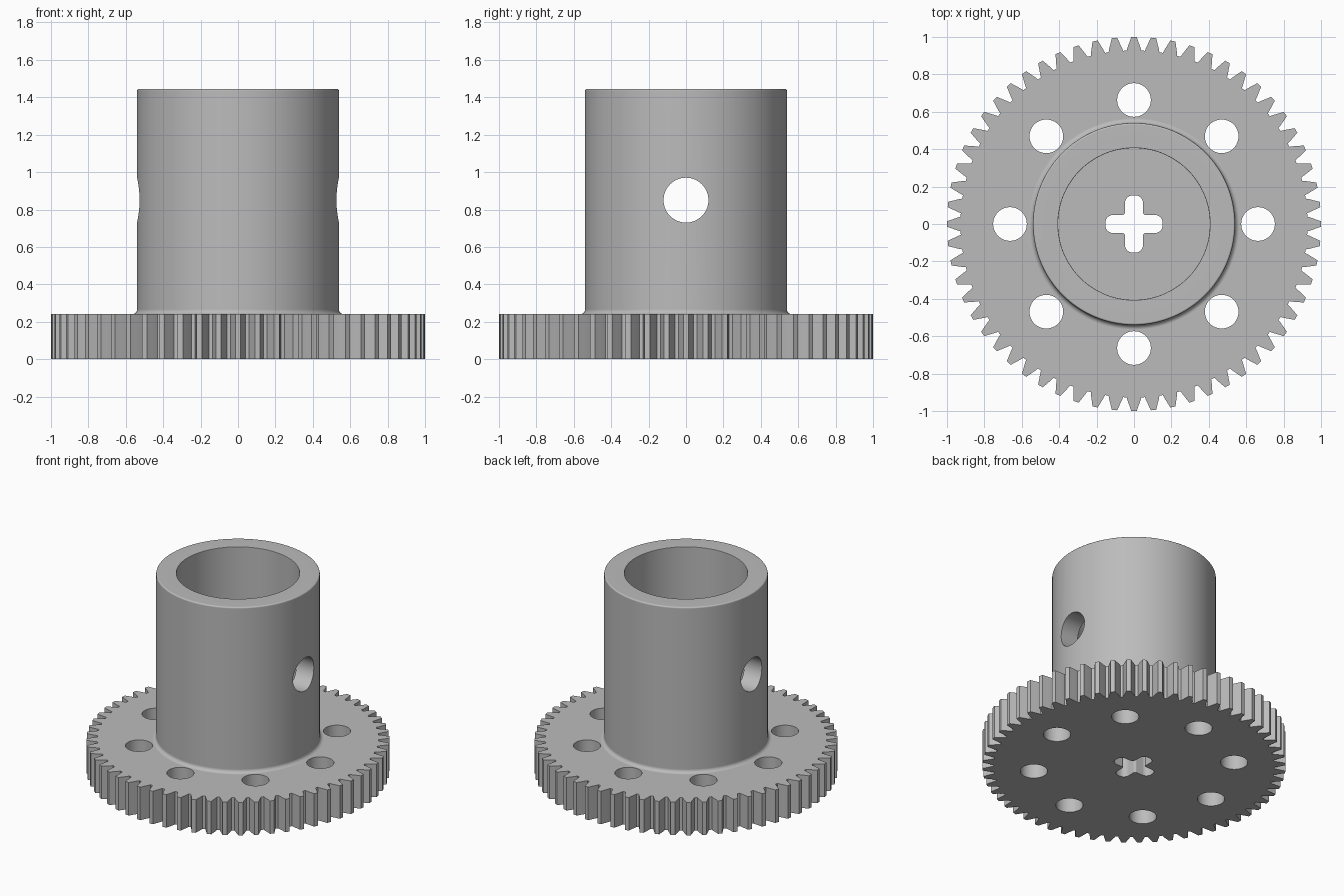
import bpy, bmesh
from math import pi, sin, cos, radians

cube = bpy.data.objects.get("Cube")
if cube:
    bpy.data.objects.remove(cube, do_unlink=True)

TEETH = 60
PLATE_TOP = 0.24
TOP = 1.445
HUB_R, BORE_R = 0.54, 0.406

grey = bpy.data.materials.new("light grey")
grey.use_nodes = True
colour = (0.5, 0.5, 0.5, 1)
grey.diffuse_color = colour
grey.node_tree.nodes["Principled BSDF"].inputs["Base Color"].default_value = colour


def make_object(name, bm):
    bmesh.ops.recalc_face_normals(bm, faces=bm.faces[:])
    mesh = bpy.data.meshes.new(name)
    bm.to_mesh(mesh)
    bm.free()
    mesh.materials.append(grey)
    obj = bpy.data.objects.new(name, mesh)
    bpy.context.collection.objects.link(obj)
    return obj


def prism(name, outline, z0, z1):
    """Extrude a flat outline from z0 to z1."""
    bm = bmesh.new()
    face = bm.faces.new([bm.verts.new((x, y, z0)) for x, y in outline])
    new = bmesh.ops.extrude_face_region(bm, geom=[face])["geom"]
    verts = [v for v in new if isinstance(v, bmesh.types.BMVert)]
    bmesh.ops.translate(bm, verts=verts, vec=(0, 0, z1 - z0))
    return make_object(name, bm)


def lathe(name, profile, steps):
    """Spin a closed radius-height profile around z."""
    bm = bmesh.new()
    rings = [[bm.verts.new((r * cos(2 * pi * i / steps), r * sin(2 * pi * i / steps), z))
              for r, z in profile] for i in range(steps)]
    n = len(profile)
    for i in range(steps):
        a, b = rings[i], rings[(i + 1) % steps]
        for j in range(n):
            k = (j + 1) % n
            bm.faces.new((a[j], b[j], b[k], a[k]))
    return make_object(name, bm)


def arc(cx, cy, r, start, end, steps):
    angles = [radians(start + (end - start) * i / steps) for i in range(steps + 1)]
    return [(cx + r * cos(a), cy + r * sin(a)) for a in angles]


def circle(cx, cy, r, steps):
    return arc(cx, cy, r, 0, 360, steps)[:-1]


def four_fold(points):
    """Repeat an outline section every quarter turn."""
    out = []
    for c, s in ((1, 0), (0, 1), (-1, 0), (0, -1)):
        out += [(c * x - s * y, s * x + c * y) for x, y in points]
    return out


def combine(target, tool, operation):
    mod = target.modifiers.new(operation.lower(), 'BOOLEAN')
    mod.operation = operation
    mod.solver = 'EXACT'
    mod.object = tool
    bpy.context.view_layer.objects.active = target
    bpy.ops.object.modifier_apply(modifier=mod.name)
    bpy.data.objects.remove(tool, do_unlink=True)


# Toothed plate: radius and half width up one flank, mirrored for the other
flank = [(0.927, 0.039), (0.945, 0.034), (0.968, 0.0255), (0.985, 0.0195), (1.0, 0.0145)]
tooth = [(r, -w) for r, w in flank] + [(r, w) for r, w in reversed(flank)]
outline = []
for i in range(TEETH):
    a = 2 * pi * i / TEETH
    outline += [(r * cos(a) - w * sin(a), r * sin(a) + w * cos(a)) for r, w in tooth]
gear = prism("gear_with_hub", outline, 0, PLATE_TOP)

# Hub tube with a fillet at its foot and rounded rims
foot, rim, lip = 0.026, 0.01, 0.004
profile = [(BORE_R, 0.1), (HUB_R + foot, 0.1)]
profile += arc(HUB_R + foot, PLATE_TOP + foot, foot, 270, 180, 6)
profile += arc(HUB_R - rim, TOP - rim, rim, 0, 90, 4)
profile += arc(BORE_R + lip, TOP - lip, lip, 90, 180, 2)
hub = lathe("hub", profile, 128)
combine(gear, hub, 'UNION')

# Ring of round holes through the plate
for i in range(8):
    a = pi * i / 4
    hole = prism("plate_hole", circle(0.663 * cos(a), 0.663 * sin(a), 0.09, 48), -0.1, 0.5)
    combine(gear, hole, 'DIFFERENCE')

# Cross-shaped axle hole with rounded arms
half, reach, tip, inner = 0.048, 0.153, 0.04, 0.015
arm = arc(reach - tip, -half + tip, tip, -90, 0, 6)
arm += arc(reach - tip, half - tip, tip, 0, 90, 6)
arm += arc(half + inner, half + inner, inner, 270, 180, 4)
axle = prism("axle_hole", four_fold(arm), -0.1, 0.5)
combine(gear, axle, 'DIFFERENCE')

# Pin hole straight across the hub
pin = prism("pin_hole", circle(0, 0, 0.12, 64), -1, 1)
pin.rotation_euler = (0, pi / 2, 0)
pin.location = (0, 0, 0.85)
bpy.context.view_layer.update()
combine(gear, pin, 'DIFFERENCE')

# Smooth shading with crisp edges
bpy.ops.object.select_all(action='DESELECT')
gear.select_set(True)
bpy.context.view_layer.objects.active = gear
bpy.ops.object.shade_smooth_by_angle(angle=radians(28))
weighted = gear.modifiers.new("even_shading", 'WEIGHTED_NORMAL')
weighted.keep_sharp = True
